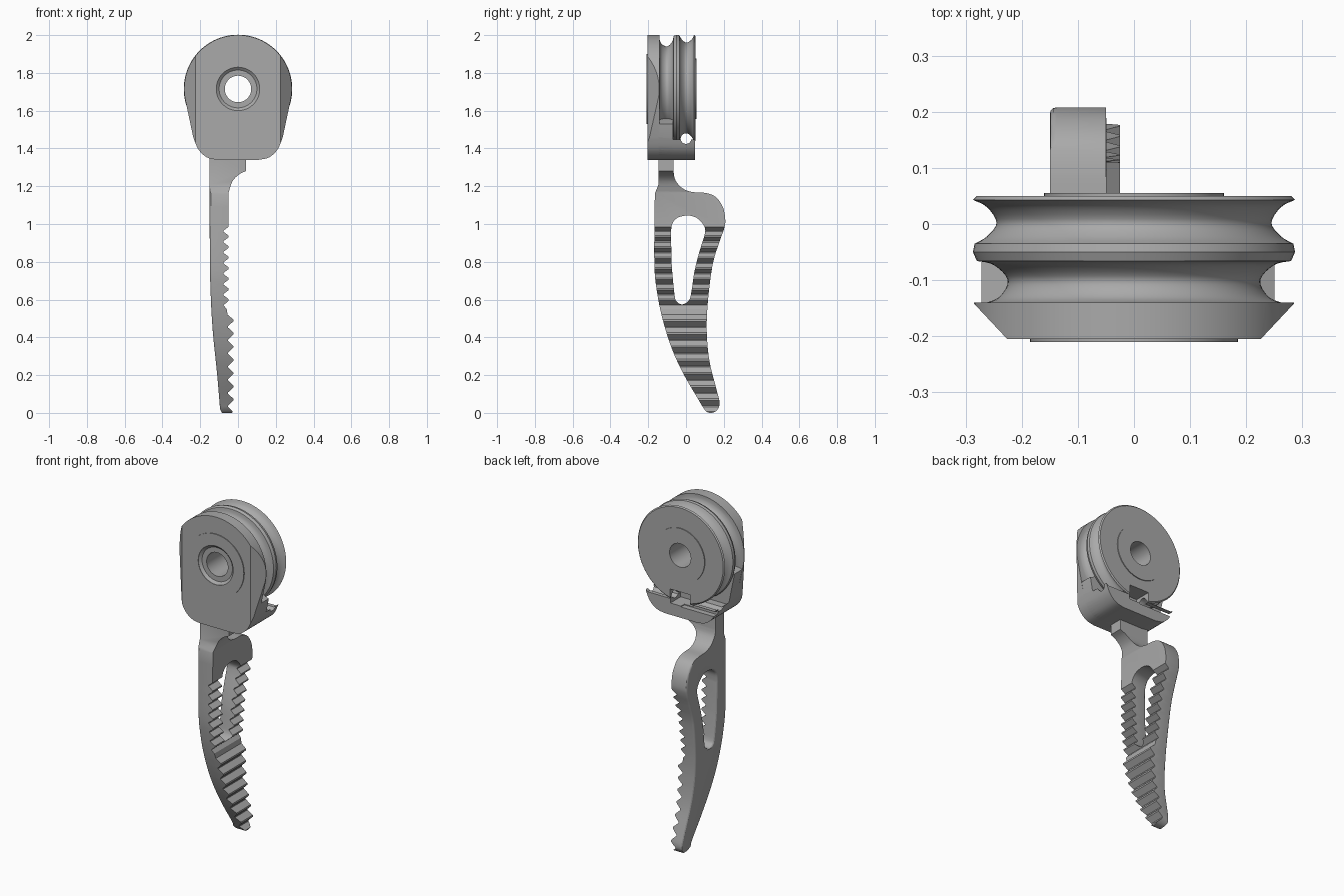
import bpy, bmesh, math

cube = bpy.data.objects.get("Cube")
if cube:
    bpy.data.objects.remove(cube, do_unlink=True)

grey = bpy.data.materials.new("plain grey")
grey.use_nodes = True
tone = (0.4, 0.4, 0.4, 1)
grey.diffuse_color = tone
grey.node_tree.nodes["Principled BSDF"].inputs["Base Color"].default_value = tone

AXLE = 1.715   # height of the pulley axle
RIM = 0.285


def finish(name, bm):
    bmesh.ops.recalc_face_normals(bm, faces=bm.faces)
    mesh = bpy.data.meshes.new(name)
    bm.to_mesh(mesh)
    bm.free()
    mesh.materials.append(grey)
    obj = bpy.data.objects.new(name, mesh)
    bpy.context.collection.objects.link(obj)
    return obj


def prism(name, outline, axis, low, high):
    """Extrude a flat outline along one axis."""
    place = {"x": lambda a, b, d: (d, a, b),
             "y": lambda a, b, d: (a, d, b),
             "z": lambda a, b, d: (a, b, d)}[axis]
    bm = bmesh.new()
    rings = [[bm.verts.new(place(a, b, d)) for a, b in outline] for d in (low, high)]
    bm.faces.new(rings[0])
    bm.faces.new(rings[1])
    count = len(outline)
    for i in range(count):
        j = (i + 1) % count
        bm.faces.new((rings[0][i], rings[0][j], rings[1][j], rings[1][i]))
    return finish(name, bm)


def box(name, x, y, z):
    return prism(name, [(x[0], z[0]), (x[1], z[0]), (x[1], z[1]), (x[0], z[1])], "y", *y)


def lathe(name, profile, steps=96):
    """Turn (radius, y) points around the axle; the ends close on the axis."""
    bm = bmesh.new()
    rings = []
    for r, y in profile:
        rings.append([bm.verts.new((r * math.cos(t), y, AXLE + r * math.sin(t)))
                      for t in (math.tau * k / steps for k in range(steps))])
    bm.faces.new(rings[0])
    bm.faces.new(rings[-1])
    for a, b in zip(rings, rings[1:]):
        for i in range(steps):
            j = (i + 1) % steps
            bm.faces.new((a[i], a[j], b[j], b[i]))
    return finish(name, bm)


def circle(cx, cz, r, steps=32):
    return [(cx + r * math.cos(math.tau * k / steps), cz + r * math.sin(math.tau * k / steps))
            for k in range(steps)]


def smooth(pts, steps=4):
    """Catmull-Rom curve through open points."""
    out = []
    ext = [pts[0]] + pts + [pts[-1]]
    for p, q, r, s in zip(ext, ext[1:], ext[2:], ext[3:]):
        for k in range(steps):
            t = k / steps
            out.append(tuple(0.5 * (2 * b + (c - a) * t + (2 * a - 5 * b + 4 * c - d) * t * t
                                    + (3 * b - a - 3 * c + d) * t ** 3)
                             for a, b, c, d in zip(p, q, r, s)))
    return out + [pts[-1]]


def combine(target, tool, how):
    mod = target.modifiers.new(how, "BOOLEAN")
    mod.operation = how
    mod.solver = "EXACT"
    mod.object = tool
    bpy.context.view_layer.objects.active = target
    bpy.ops.object.modifier_apply(modifier=mod.name)
    bpy.data.objects.remove(tool, do_unlink=True)


def shade(obj, angle):
    bpy.ops.object.select_all(action="DESELECT")
    obj.select_set(True)
    bpy.context.view_layer.objects.active = obj
    bpy.ops.object.shade_smooth_by_angle(angle=math.radians(angle))


# Grooved pulley with a thin raised disc on the back
groove_a = smooth([(0.287, 0.043), (0.262, 0.03), (0.245, 0.002), (0.262, -0.022), (0.284, -0.035)])
groove_b = smooth([(0.28, -0.066), (0.25, -0.073), (0.225, -0.1), (0.24, -0.13), (0.27, -0.142)])
head = lathe("pulley_head", [(0.16, 0.055), (0.16, 0.05), (0.28, 0.05)] + groove_a
             + [(0.287, -0.05)] + groove_b + [(0.27, -0.15)])

# Housing plate: round top, tapering to a rounded foot, chamfered sides
foot = smooth([(0.237, 1.46), (0.21, 1.395), (0.165, 1.353), (0.11, 1.34)])
foot += [(-x, z) for x, z in reversed(foot)]
arc = [(RIM * math.cos(math.radians(a)), AXLE + RIM * math.sin(math.radians(a)))
       for a in range(190, -11, -4)]
plate = prism("housing_plate", foot + arc, "y", -0.205, -0.14)
chamfer = [(-0.285, -0.142), (-0.225, -0.206), (0.225, -0.206), (0.285, -0.142),
           (0.285, 0), (-0.285, 0)]
combine(plate, prism("chamfer_tool", chamfer, "z", 1, 3), "INTERSECT")
combine(head, plate, "UNION")
combine(head, lathe("front_disc", [(0.185, -0.21), (0.185, -0.2)]), "UNION")

# Guard filling the front groove, and the lower block behind it
guard = prism("cord_guard", foot + [(-0.272, 1.63), (-0.2, 1.65), (0.2, 1.55), (0.25, 1.53)],
              "y", -0.15, -0.068)
combine(head, guard, "UNION")
combine(head, prism("lower_block", foot[1:-1] + [(-0.22, 1.437), (0.22, 1.437)],
                    "y", -0.15, 0.047), "UNION")

# Axle bore with a countersunk front, cord hole, rear pocket and channel
combine(head, lathe("bore_tool", [(0.115, -0.3), (0.115, -0.208), (0.1, -0.195),
                                  (0.07, -0.195), (0.07, 0.2)]), "DIFFERENCE")
combine(head, prism("cord_hole_tool", circle(0, 1.452, 0.028), "x", -0.5, 0.5), "DIFFERENCE")
combine(head, box("pocket_tool", (-0.06, 0.07), (-0.05, 0.2), (1.41, 1.495)), "DIFFERENCE")
combine(head, box("channel_tool", (-0.4, 0), (0.015, 0.2), (1.405, 1.435)), "DIFFERENCE")
shade(head, 30)

# Handle: side silhouette
spine = smooth([(-0.165, 1.16), (-0.168, 0.8), (-0.155, 0.65), (-0.125, 0.5), (-0.075, 0.34),
                (-0.01, 0.2), (0.06, 0.08), (0.098, 0.018), (0.125, 0), (0.16, 0.01),
                (0.178, 0.05), (0.16, 0.13), (0.125, 0.27), (0.11, 0.42), (0.115, 0.58),
                (0.14, 0.78), (0.175, 0.9), (0.2, 0.97), (0.208, 1.02), (0.195, 1.09),
                (0.155, 1.145), (0.1, 1.165), (0.03, 1.17), (-0.02, 1.19), (-0.055, 1.23),
                (-0.065, 1.27)])
handle = prism("toothed_handle", spine + [(-0.065, 1.36), (-0.145, 1.36), (-0.145, 1.21)],
               "x", -0.3, 0.2)

# Handle: front silhouette with fine teeth above and coarse teeth below
front = [(0.042, 1.36)] + smooth([(0.042, 1.28), (0.005, 1.262), (-0.03, 1.225), (-0.05, 1.165)])
front.append((-0.05, 0.985))
for i in range(7):
    z = 0.934 - 0.056 * i
    front += [(-0.077, z + 0.031), (-0.077, z + 0.025), (-0.049, z + 0.004), (-0.049, z - 0.004)]
front += [(-0.077, 0.57), (-0.06, 0.55), (-0.055, 0.52)]
for i in range(7):
    z = 0.49 - 0.07 * i
    front += [(-0.025, z + 0.005), (-0.025, z - 0.005), (-0.053, z - 0.032), (-0.053, z - 0.038)]
front += [(-0.028, 0.008), (-0.035, -0.01), (-0.08, -0.01)]
front += smooth([(-0.095, 0.02), (-0.11, 0.2), (-0.135, 0.45), (-0.147, 0.7), (-0.15, 1)])
front += [(-0.15, 1.36)]
combine(handle, prism("front_tool", front, "y", -0.4, 0.4), "INTERSECT")

# Long opening through the handle
window = smooth([(-0.08, 0.95), (-0.073, 1), (-0.045, 1.033), (0.01, 1.045), (0.06, 1.03),
                 (0.095, 0.99), (0.1, 0.95), (0.07, 0.85), (0.045, 0.75), (0.03, 0.65),
                 (0.018, 0.6), (-0.015, 0.575), (-0.045, 0.585), (-0.06, 0.62), (-0.075, 0.77)])
combine(handle, prism("window_tool", window, "x", -0.5, 0.5), "DIFFERENCE")

# Soften the outer edge on the smooth side of the handle
bevel = bmesh.new()
bevel.from_mesh(handle.data)
bmesh.ops.remove_doubles(bevel, verts=bevel.verts, dist=0.0005)
edges = []
for e in bevel.edges:
    if len(e.link_faces) == 2:
        slopes = sorted(f.normal.x for f in e.link_faces)
        mid = (e.verts[0].co + e.verts[1].co) / 2
        if slopes[0] < -0.8 and abs(slopes[1]) < 0.3 and 0.04 < mid.z < 1.15:
            edges.append(e)
bmesh.ops.bevel(bevel, geom=edges, offset=0.012, segments=3, profile=0.5,
                affect="EDGES", clamp_overlap=False)
bevel.to_mesh(handle.data)
bevel.free()
shade(handle, 30)
